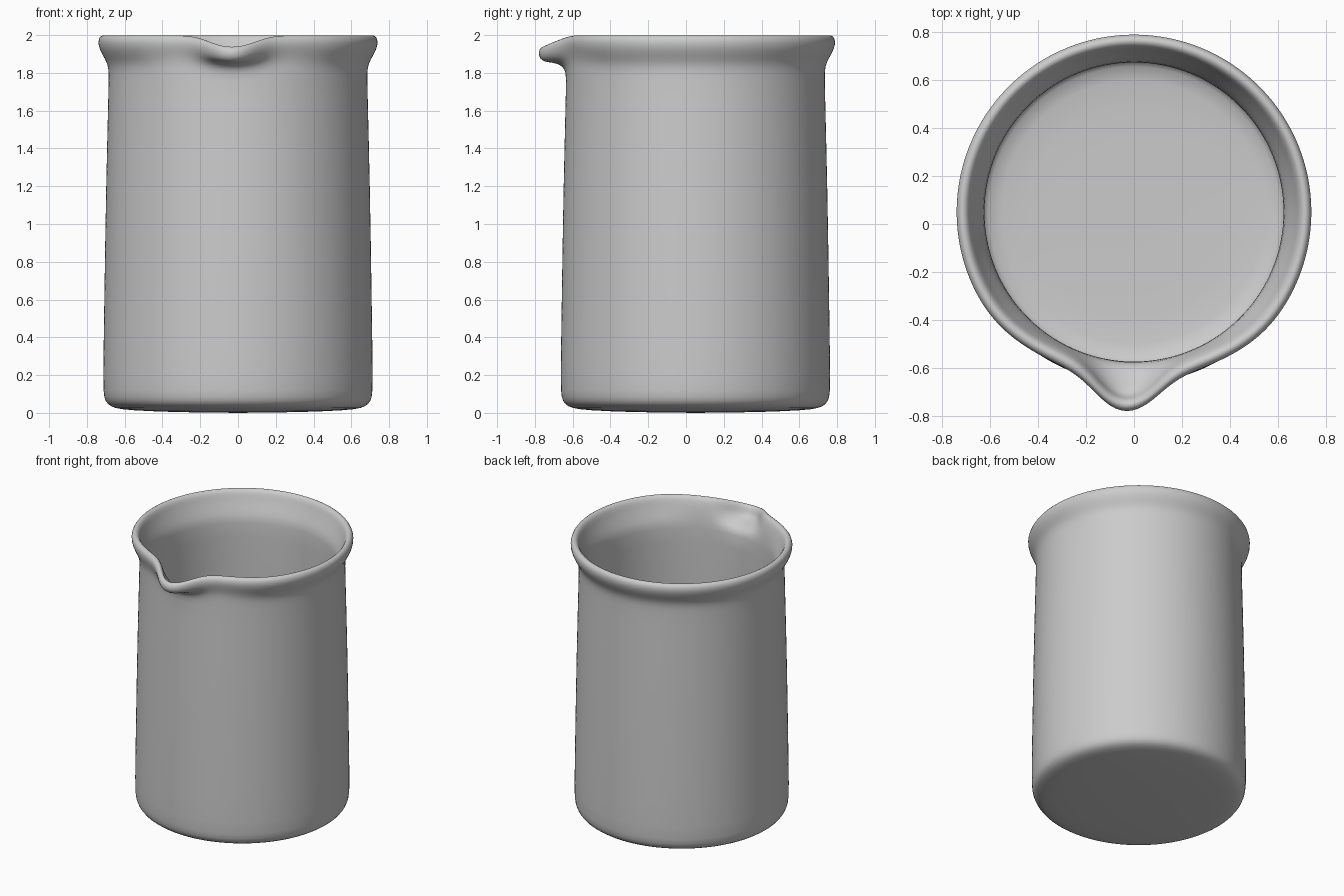
import bpy
import bmesh
from math import sin, cos, pi, exp

default_cube = bpy.data.objects.get("Cube")
if default_cube:
    bpy.data.objects.remove(default_cube, do_unlink=True)

SEGMENTS = 112
CENTRE_Y = 0.05
SPOUT_TURN = -0.04  # spout sits slightly off the front axis

# Cross-section (radius, height): underside, outer wall, rolled rim, inner wall, floor
PROFILE = [
    (0.35, 0.004), (0.58, 0.014), (0.655, 0.025), (0.692, 0.045), (0.71, 0.08),
    (0.715, 0.14), (0.708, 0.6), (0.699, 1.2), (0.685, 1.74), (0.685, 1.80),
    (0.689, 1.84), (0.705, 1.875), (0.726, 1.91), (0.741, 1.95), (0.738, 1.985),
    (0.718, 2.003), (0.696, 1.995), (0.683, 1.97), (0.671, 1.93), (0.645, 1.87),
    (0.626, 1.82), (0.62, 1.77), (0.632, 1.2), (0.643, 0.6), (0.648, 0.16),
    (0.632, 0.09), (0.59, 0.065), (0.3, 0.06),
]


def smoothstep(low, high, value):
    t = min(max((value - low) / (high - low), 0), 1)
    return t * t * (3 - 2 * t)


def shaped_point(radius, height, angle):
    """Point on the vessel; the rim is pinched, then pulled out and down into a spout."""
    weight = smoothstep(1.81, 1.93, height)
    spout = exp(-(angle / 0.21) ** 2)
    pinch = exp(-(angle / 0.72) ** 4)
    r = radius + weight * (0.13 * spout - 0.036 * pinch)
    z = height - weight ** 2 * 0.062 * spout
    turn = angle + SPOUT_TURN
    return (r * sin(turn), CENTRE_Y - r * cos(turn), z)


# Lathe the profile into rings
bm = bmesh.new()
angles = [2 * pi * i / SEGMENTS - pi for i in range(SEGMENTS)]
rings = [[bm.verts.new(shaped_point(r, z, a)) for a in angles] for r, z in PROFILE]
for lower, upper in zip(rings, rings[1:]):
    for i in range(SEGMENTS):
        j = (i + 1) % SEGMENTS
        bm.faces.new((lower[i], lower[j], upper[j], upper[i]))

# Close the underside and the inner floor
for ring, height in ((rings[0], 0), (rings[-1], 0.06)):
    centre = bm.verts.new((0, CENTRE_Y, height))
    for i in range(SEGMENTS):
        bm.faces.new((ring[i], ring[(i + 1) % SEGMENTS], centre))
bmesh.ops.recalc_face_normals(bm, faces=bm.faces)
for face in bm.faces:
    face.smooth = True

mesh = bpy.data.meshes.new("beaker")
bm.to_mesh(mesh)
bm.free()
beaker = bpy.data.objects.new("beaker", mesh)
bpy.context.collection.objects.link(beaker)

subdivision = beaker.modifiers.new("smooth_surface", "SUBSURF")
subdivision.levels = subdivision.render_levels = 1

# Single light grey material
grey = bpy.data.materials.new("light_grey")
grey.use_nodes = True
colour = (0.6, 0.6, 0.6, 1)
grey.diffuse_color = colour
grey.node_tree.nodes["Principled BSDF"].inputs["Base Color"].default_value = colour
mesh.materials.append(grey)
